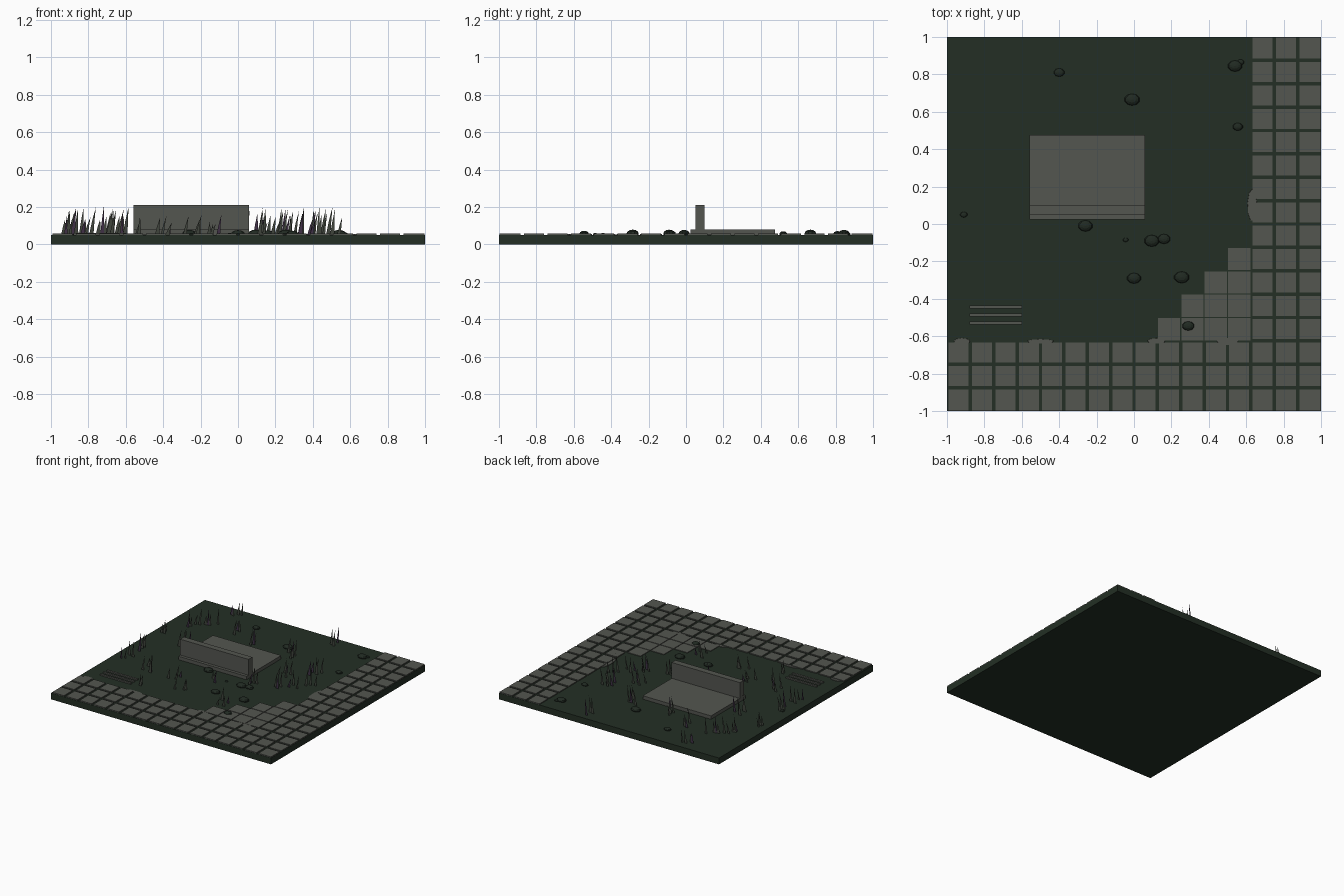
import bpy, bmesh, random
from mathutils import Matrix, Vector

if "Cube" in bpy.data.objects:
    bpy.data.objects.remove(bpy.data.objects["Cube"])

random.seed(4)
GROUND = 0.052


def mat(name, r, g, b):
    m = bpy.data.materials.new(name)
    m.diffuse_color = (r, g, b, 1)
    m.use_nodes = True
    m.node_tree.nodes["Principled BSDF"].inputs["Base Color"].default_value = m.diffuse_color
    return m


moss = mat("dark moss green", 0.017, 0.028, 0.018)
stone = mat("weathered grey stone", 0.088, 0.092, 0.080)
rock = mat("dark rock", 0.015, 0.023, 0.016)
reed = mat("dull grey green reed", 0.050, 0.058, 0.045)
violet = mat("dusky violet reed", 0.050, 0.030, 0.062)


def finish(name, bm, *mats):
    me = bpy.data.meshes.new(name)
    bm.to_mesh(me)
    bm.free()
    ob = bpy.data.objects.new(name, me)
    bpy.context.collection.objects.link(ob)
    for m in mats:
        me.materials.append(m)
    return ob


def add_box(bm, x0, x1, y0, y1, z0, z1):
    m = Matrix.Translation(((x0 + x1) / 2, (y0 + y1) / 2, (z0 + z1) / 2))
    m = m @ Matrix.Diagonal((x1 - x0, y1 - y0, z1 - z0, 1))
    bmesh.ops.create_cube(bm, size=1, matrix=m)


def box(name, material, *dims):
    bm = bmesh.new()
    add_box(bm, *dims)
    return finish(name, bm, material)


# Ground slab
box("ground", moss, -1, 1, -1, 1, 0, GROUND)

# Paving along the right and front edges, on a 16 x 16 grid
bm = bmesh.new()
P, G = 0.125, 0.009
for i in range(16):
    for j in range(16):
        if i >= 13 or j < 3:
            x, y = -1 + i * P, -1 + j * P
            add_box(bm, max(x + G, -1 if i else -0.998), x + P - (G if i < 15 else 0.002),
                    y + (G if j else 0.002), y + P - (G if j < 15 else 0.002),
                    GROUND - 0.01, 0.06)
finish("paving_tiles", bm, stone)

# Stepped corner tiles, set closer together
bm = bmesh.new()
for j in range(4):
    for i in range(9 + j, 13):
        x, y = -1 + i * P, -1 + (j + 3) * P
        add_box(bm, x + 0.003, x + P - 0.003, y + 0.003, y + P - 0.003, GROUND - 0.01, 0.057)
finish("corner_tiles", bm, stone)

# Worn stone patches on the paving border
bm = bmesh.new()
for x, y, rx, ry in [(-0.92, -0.627, 0.045, 0.018), (-0.50, -0.627, 0.075, 0.012),
                     (0.12, -0.625, 0.05, 0.015), (0.50, -0.628, 0.06, 0.02),
                     (0.632, 0.10, 0.026, 0.09)]:
    m = Matrix.Translation((x, y, GROUND)) @ Matrix.Diagonal((rx, ry, 1, 1))
    bmesh.ops.create_cone(bm, cap_ends=True, segments=9, radius1=1, radius2=0.95,
                          depth=0.008, matrix=m)
finish("worn_patches", bm, stone)

# Stone platform with a low wall
box("platform", stone, -0.56, 0.06, 0.025, 0.475, GROUND - 0.01, 0.08)
box("low_wall", stone, -0.56, 0.06, 0.05, 0.10, 0.075, 0.21)

# Drain grate bars
bm = bmesh.new()
for y in (-0.445, -0.487, -0.529):
    add_box(bm, -0.88, -0.60, y - 0.008, y + 0.008, GROUND - 0.01, 0.062)
finish("grate_bars", bm, stone)

# Flattened rocks
bm = bmesh.new()
for x, y, r in [(-0.40, 0.81, 0.03), (-0.01, 0.665, 0.042), (0.54, 0.845, 0.04),
                (0.57, 0.865, 0.02), (0.555, 0.52, 0.028), (-0.91, 0.05, 0.02),
                (-0.26, -0.01, 0.04), (-0.045, -0.085, 0.015), (0.095, -0.09, 0.042),
                (0.16, -0.08, 0.035), (0.0, -0.29, 0.038), (0.255, -0.285, 0.042),
                (0.29, -0.545, 0.033)]:
    m = Matrix.Translation((x, y, GROUND + r * 0.15)) @ Matrix.Diagonal((r, r * 0.75, r * 0.5, 1))
    bmesh.ops.create_uvsphere(bm, u_segments=10, v_segments=6, radius=1, matrix=m)
finish("rocks", bm, rock)

# Reed clumps: flat upright blades that all face the front
clumps = [(-0.90, -0.16, 4), (-0.88, 0.02, 4), (-0.91, 0.35, 4), (-0.80, 0.58, 5),
          (-0.71, 0.69, 5), (-0.65, 0.90, 4), (-0.66, 0.25, 5), (-0.64, -0.24, 5),
          (-0.50, 0.66, 3), (-0.50, -0.50, 2), (-0.40, -0.25, 4), (-0.24, 0.56, 4),
          (-0.25, -0.39, 4), (-0.13, -0.12, 4), (0.08, 0.55, 5), (0.13, 0.02, 4),
          (0.15, -0.42, 4), (0.24, 0.25, 5), (0.25, 0.93, 4), (0.30, 0.05, 4),
          (0.42, 0.40, 6), (0.43, 0.10, 3), (0.52, 0.20, 3)]
bm = bmesh.new()
for k, (cx, cy, n) in enumerate(clumps):
    for b in range(n):
        x = cx + random.uniform(-0.04, 0.04)
        y = cy + random.uniform(-0.05, 0.05)
        h = random.uniform(0.07, 0.15) * (0.75 if cy < -0.05 and cx > -0.6 else 1)
        w = random.uniform(0.008, 0.013)
        lean = random.uniform(0.005, 0.025)
        pts = [(x - w, GROUND), (x + w, GROUND), (x + w * 0.6 + lean * 0.4, GROUND + h * 0.5),
               (x + lean, GROUND + h), (x - w * 0.5 + lean * 0.4, GROUND + h * 0.5)]
        f = bm.faces.new([bm.verts.new((px, y, pz)) for px, pz in pts])
        f.material_index = 1 if (k * 3 + b) % 5 == 0 else 0
finish("reeds", bm, reed, violet)
